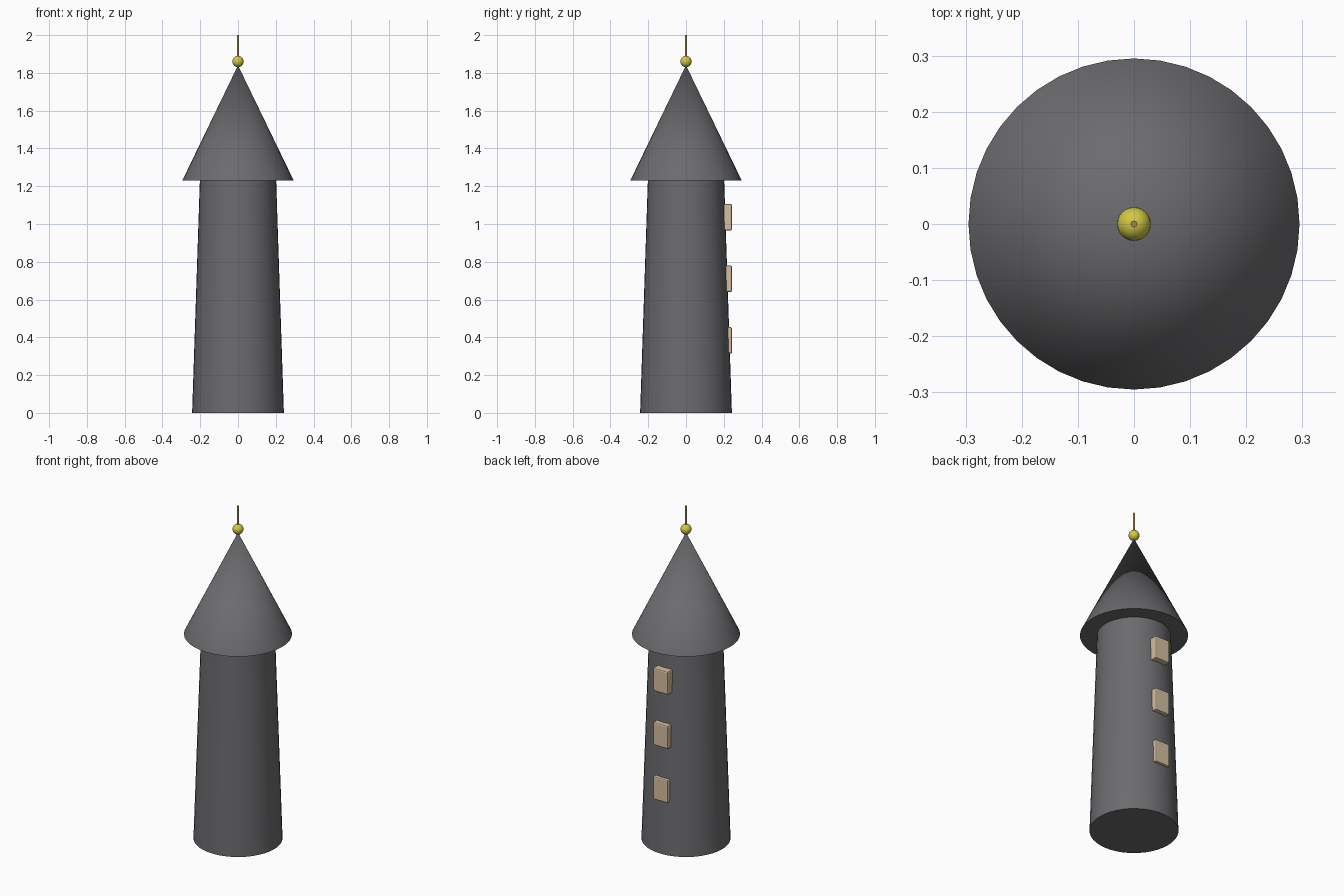
import bpy, math

if "Cube" in bpy.data.objects:
    bpy.data.objects.remove(bpy.data.objects["Cube"])


def material(name, rgb):
    m = bpy.data.materials.new(name)
    m.diffuse_color = (*rgb, 1)
    m.use_nodes = True
    m.node_tree.nodes["Principled BSDF"].inputs["Base Color"].default_value = m.diffuse_color
    return m


stone = material("dark grey stone", (0.15, 0.145, 0.155))
pane = material("beige window", (0.66, 0.52, 0.35))
gold = material("yellow gold", (0.65, 0.58, 0.06))
brass = material("dark brass", (0.40, 0.25, 0.06))


def finish(name, mat, smooth=True):
    ob = bpy.context.object
    ob.name = name
    ob.data.materials.append(mat)
    if smooth:
        bpy.ops.object.shade_smooth_by_angle(angle=math.radians(30))
    return ob


def cone(name, mat, r1, r2, z1, z2, sides):
    bpy.ops.mesh.primitive_cone_add(vertices=sides, radius1=r1, radius2=r2,
                                    depth=z2 - z1, location=(0, 0, (z1 + z2) / 2))
    return finish(name, mat)


# Tapered tower and pointed roof
cone("tower_body", stone, 0.243, 0.202, 0, 1.23, 40)
cone("roof", stone, 0.295, 0, 1.23, 1.84, 40)

# Ball and spike on the roof tip
bpy.ops.mesh.primitive_uv_sphere_add(segments=24, ring_count=12, radius=0.03,
                                     location=(0, 0, 1.86))
finish("finial_ball", gold)
cone("finial_spike", brass, 0.006, 0.006, 1.86, 2.0, 12)

# Three windows up the back, with softened edges
for i in range(3):
    bpy.ops.mesh.primitive_cube_add(size=1, location=(0, 0.219, 0.384 + 0.326 * i))
    ob = bpy.context.object
    ob.scale = (0.10, 0.05, 0.14)
    bpy.ops.object.transform_apply(location=False, rotation=False, scale=True)
    finish(f"window_{i + 1}", pane, smooth=False)
    bevel = ob.modifiers.new("soft_edges", 'BEVEL')
    bevel.width = 0.008
    bevel.segments = 2
